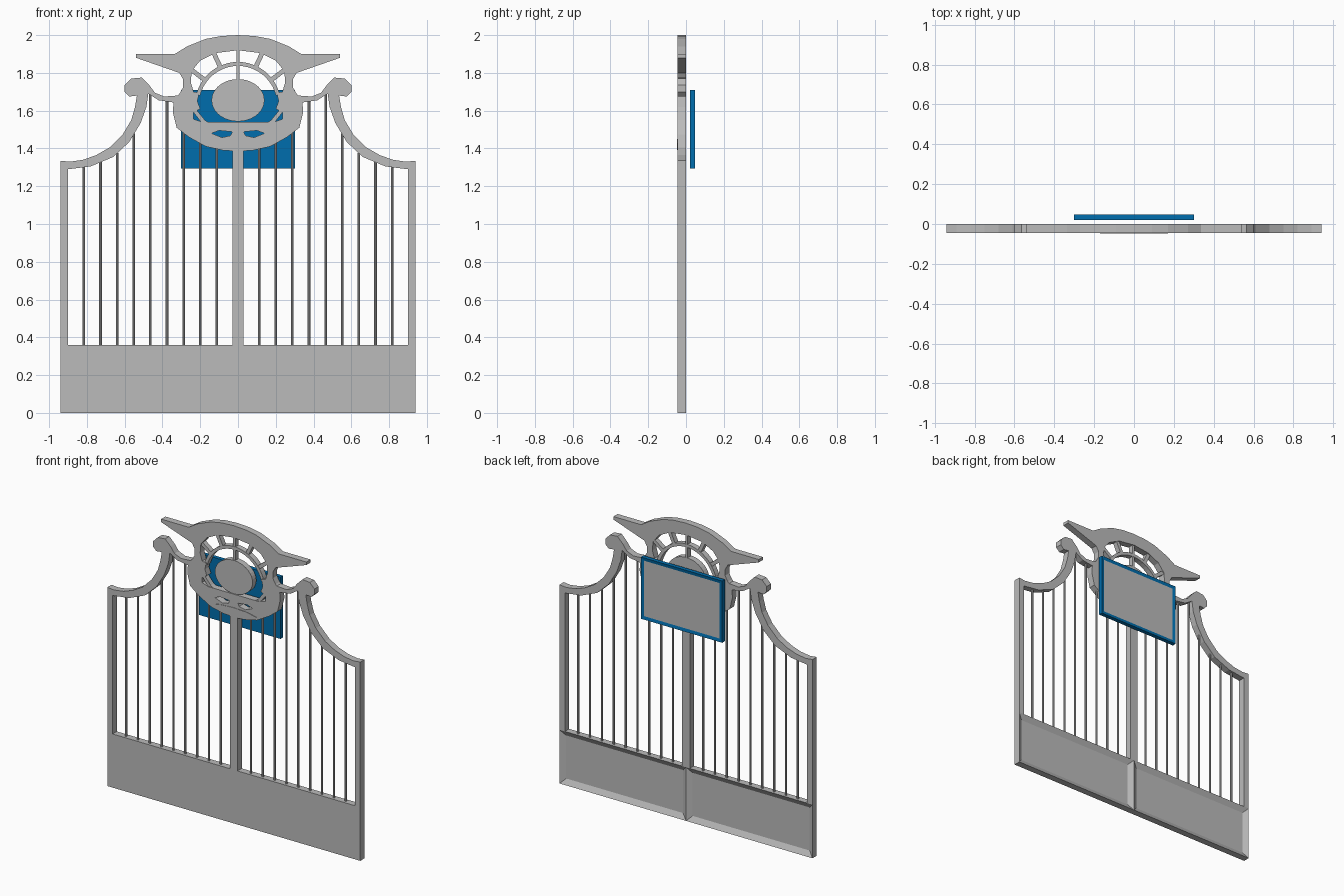
import bpy, bmesh
from math import cos, sin, radians, pi
from mathutils import Matrix, Vector

if "Cube" in bpy.data.objects:
    bpy.data.objects.remove(bpy.data.objects["Cube"])

FRONT, BACK = -0.045, 0.0


def material(name, rgb):
    m = bpy.data.materials.new(name)
    m.use_nodes = True
    m.diffuse_color = (*rgb, 1)
    m.node_tree.nodes["Principled BSDF"].inputs["Base Color"].default_value = (*rgb, 1)
    return m


grey = material("gate grey", (0.5, 0.5, 0.5))
blue = material("sign blue", (0.0, 0.155, 0.42))


def add(name, bm, mats, mirror=False):
    bmesh.ops.recalc_face_normals(bm, faces=bm.faces)
    me = bpy.data.meshes.new(name)
    bm.to_mesh(me)
    bm.free()
    for m in mats:
        me.materials.append(m)
    ob = bpy.data.objects.new(name, me)
    bpy.context.collection.objects.link(ob)
    if mirror:
        ob.modifiers.new("Mirror", 'MIRROR')
    return ob


def plate(name, loops, y0=FRONT, y1=BACK, mirror=False):
    """Flat plate in the x-z plane; later loops are holes in the first."""
    cu = bpy.data.curves.new(name, 'CURVE')
    cu.dimensions, cu.fill_mode, cu.extrude = '2D', 'BOTH', (y1 - y0) / 2
    for loop in loops:
        sp = cu.splines.new('POLY')
        sp.points.add(len(loop) - 1)
        for p, (x, z) in zip(sp.points, loop):
            p.co = (x, z, 0, 1)
        sp.use_cyclic_u = True
    tmp = bpy.data.objects.new("outline", cu)
    bpy.context.collection.objects.link(tmp)
    bpy.context.view_layer.update()
    me = bpy.data.meshes.new_from_object(
        tmp.evaluated_get(bpy.context.evaluated_depsgraph_get()))
    bpy.data.objects.remove(tmp)
    bm = bmesh.new()
    bm.from_mesh(me)
    bm.transform(Matrix.Translation((0, (y0 + y1) / 2, 0)) @ Matrix.Rotation(pi / 2, 4, 'X'))
    bmesh.ops.remove_doubles(bm, verts=bm.verts, dist=0.0001)
    for f in bm.faces:
        f.material_index = 0
        f.smooth = False
    return add(name, bm, [grey], mirror)


def box(x0, x1, y0, y1, z0, z1):
    bm = bmesh.new()
    bmesh.ops.create_cube(bm, size=1)
    for v in bm.verts:
        v.co = Vector(((x0, x1)[v.co.x > 0], (y0, y1)[v.co.y > 0], (z0, z1)[v.co.z > 0]))
    return bm


def inset_back(bm, margin, depth, index=0):
    bm.normal_update()
    face = max(bm.faces, key=lambda f: f.normal.y)
    bmesh.ops.inset_region(bm, faces=[face], thickness=margin)
    for v in face.verts:
        v.co.y -= depth
    face.material_index = index


def symmetric(half):
    return half + [(-x, z) for x, z in reversed(half) if x > 0]


def arc(cx, cz, rx, rz, a0, a1, n):
    return [(cx + rx * cos(radians(a0 + (a1 - a0) * i / n)),
             cz + rz * sin(radians(a0 + (a1 - a0) * i / n))) for i in range(n + 1)]


# Lower panels, recessed at the back
bm = box(0, 0.94, FRONT, BACK, 0, 0.36)
inset_back(bm, 0.05, 0.02)
add("lower_panel", bm, [grey], True)
add("centre_post", box(0, 0.028, FRONT, BACK, 0.36, 1.42), [grey], True)

# Side stile with swept top rail and scroll
plate("swept_frame", [[
    (0.94, 0.36), (0.94, 1.335), (0.89, 1.33), (0.82, 1.34), (0.75, 1.365), (0.68, 1.405),
    (0.61, 1.475), (0.565, 1.55), (0.545, 1.62), (0.535, 1.68), (0.575, 1.675), (0.6, 1.7),
    (0.6, 1.735), (0.565, 1.77), (0.51, 1.775), (0.47, 1.735), (0.44, 1.695), (0.39, 1.675),
    (0.32, 1.68), (0.32, 1.64), (0.42, 1.655), (0.475, 1.69), (0.485, 1.62), (0.515, 1.535),
    (0.575, 1.435), (0.66, 1.355), (0.78, 1.305), (0.9, 1.29), (0.9, 0.36)]], mirror=True)

# Thin upright bars
tops = [1.42, 1.44, 1.5, 1.655, 1.685, 1.48, 1.375, 1.335, 1.305]
bm = bmesh.new()
for i, top in enumerate(tops):
    bmesh.ops.create_cone(bm, cap_ends=True, segments=8, radius1=0.007, radius2=0.007,
                          depth=top - 0.35,
                          matrix=Matrix.Translation((0.112 + 0.088 * i, -0.022, (top + 0.35) / 2)))
add("bars", bm, [grey], True)

# Winged crest with its opening and two slots
outer = symmetric([
    (0, 2.0), (0.09, 1.995), (0.17, 1.98), (0.27, 1.94), (0.335, 1.9), (0.54, 1.9),
    (0.54, 1.88), (0.31, 1.8), (0.29, 1.765), (0.29, 1.725), (0.31, 1.69), (0.34, 1.66),
    (0.345, 1.59), (0.325, 1.51), (0.26, 1.46), (0.17, 1.41), (0.08, 1.39), (0, 1.385)])
opening = symmetric([
    (0, 1.92), (0.12, 1.905), (0.2, 1.865), (0.245, 1.81), (0.25, 1.75), (0.235, 1.7),
    (0.205, 1.695), (0.215, 1.65), (0.2, 1.61), (0.235, 1.59), (0.235, 1.555),
    (0.19, 1.54), (0, 1.54)])
slot = [(0.03, 1.488), (0.1, 1.495), (0.14, 1.48), (0.085, 1.458), (0.04, 1.468)]
plate("crest", [outer, opening, slot, [(-x, z) for x, z in slot]])

# Small struts in the lower corners of the opening
plate("corner_strut", [[(0.155, 1.537), (0.175, 1.55), (0.22, 1.605), (0.235, 1.59),
                        (0.2, 1.545), (0.185, 1.537)]], FRONT + 0.005, BACK - 0.005, True)

# Raised lip under the slots
plate("lip", [symmetric([(0, 1.45), (0.1, 1.445), (0.17, 1.43), (0.1, 1.4), (0, 1.392)])],
      FRONT - 0.003, FRONT + 0.005)

# Inner arch, spokes and oval disc
plate("inner_arch", [arc(0, 1.63, 0.228, 0.228, 14, 166, 20)
                     + arc(0, 1.63, 0.207, 0.207, 166, 14, 20)], FRONT + 0.004, BACK - 0.004)
for name, angle, r0, r1, w in (("top_spoke", 90, 0.1, 0.3, 0.008),
                               ("upper_spoke", 65, 0.215, 0.31, 0.012),
                               ("lower_spoke", 37, 0.215, 0.32, 0.012)):
    c, s = cos(radians(angle)), sin(radians(angle))
    plate(name, [[(r * c - t * s, 1.63 + r * s + t * c)
                  for r, t in ((r0, -w), (r1, -w), (r1, w), (r0, w))]],
          FRONT + 0.006, BACK - 0.006, mirror=angle != 90)
plate("oval_disc", [arc(0, 1.655, 0.14, 0.112, 0, 350, 35)], FRONT, BACK - 0.005)

# Framed sign behind the crest
bm = box(-0.302, 0.302, 0.02, 0.047, 1.295, 1.71)
inset_back(bm, 0.03, 0.004, 1)
add("sign", bm, [blue, grey])
